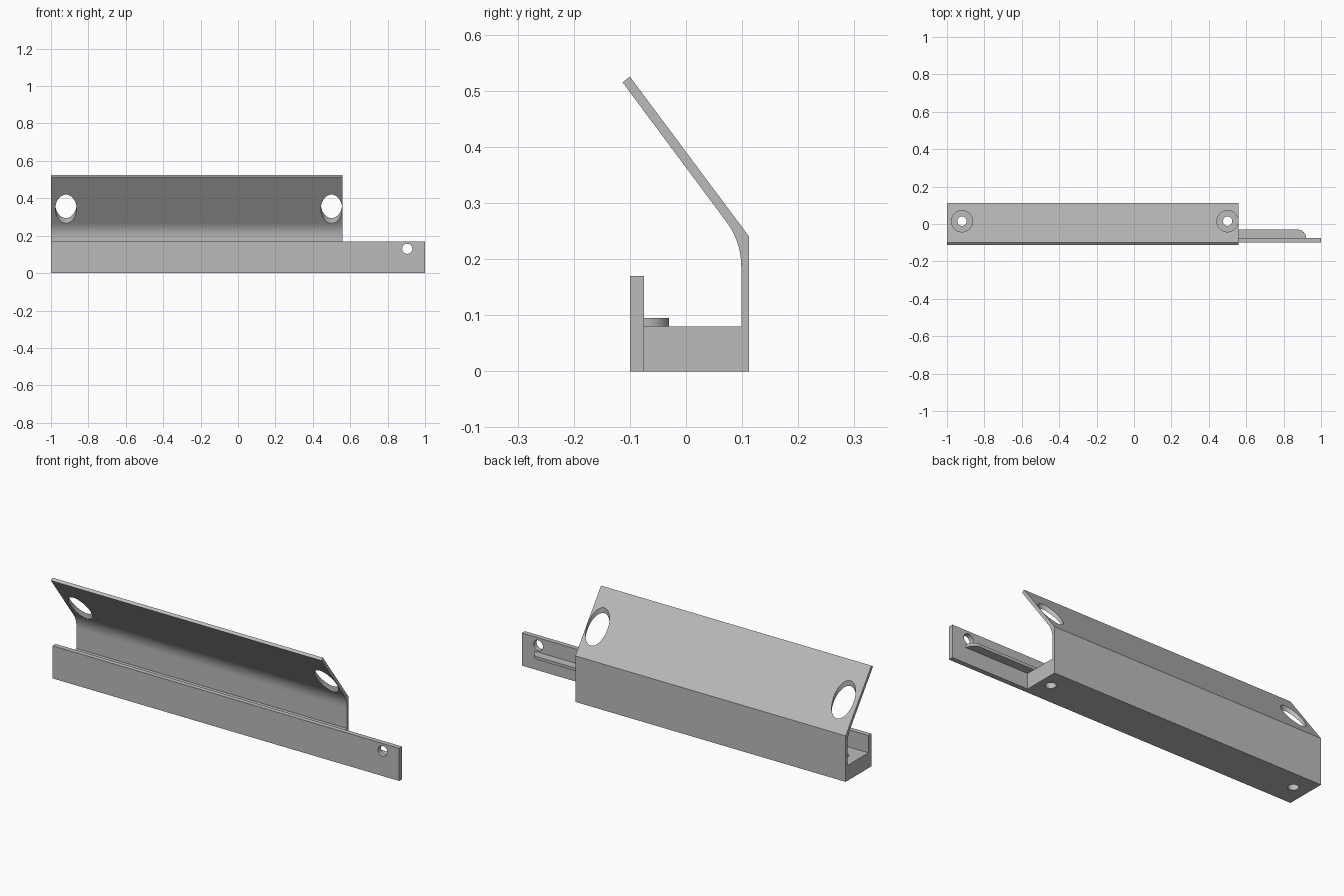
import bpy, bmesh, math
from mathutils import Vector, Matrix

cube = bpy.data.objects.get("Cube")
if cube:
    bpy.data.objects.remove(cube, do_unlink=True)

grey = bpy.data.materials.new("plain grey")
grey.use_nodes = True
grey.diffuse_color = (0.5, 0.5, 0.5, 1)
grey.node_tree.nodes["Principled BSDF"].inputs["Base Color"].default_value = (0.5, 0.5, 0.5, 1)


def finish(name, bm):
    bmesh.ops.recalc_face_normals(bm, faces=bm.faces)
    mesh = bpy.data.meshes.new(name)
    bm.to_mesh(mesh)
    bm.free()
    mesh.materials.append(grey)
    ob = bpy.data.objects.new(name, mesh)
    bpy.context.collection.objects.link(ob)
    return ob


def prism(name, points, offset):
    """Extrude a closed outline of 3D points along offset."""
    bm = bmesh.new()
    face = bm.faces.new([bm.verts.new(p) for p in points])
    ext = bmesh.ops.extrude_face_region(bm, geom=[face])
    verts = [g for g in ext["geom"] if isinstance(g, bmesh.types.BMVert)]
    bmesh.ops.translate(bm, verts=verts, vec=offset)
    return finish(name, bm)


def drill(name, centre, radius, depth, axis):
    """Cylindrical cutter, hidden from the result."""
    bm = bmesh.new()
    rot = Matrix.Rotation(math.pi / 2, 4, "X") if axis == "Y" else Matrix()
    bmesh.ops.create_cone(bm, cap_ends=True, segments=48, radius1=radius, radius2=radius,
                          depth=depth, matrix=Matrix.Translation(centre) @ rot)
    ob = finish(name, bm)
    ob.hide_render = True
    return ob


def combine(target, other, operation):
    mod = target.modifiers.new(other.name, "BOOLEAN")
    mod.operation, mod.solver, mod.object = operation, "EXACT", other
    bpy.context.view_layer.objects.active = target
    bpy.ops.object.modifier_apply(modifier=mod.name)
    bpy.data.objects.remove(other, do_unlink=True)


# Channel: floor, back wall and leaning plate with a rounded inner bend
end = 0.56
bend = Vector((0.0985, 0.231))
a = bend + Vector((0, -0.045))
b = bend + Vector((-0.027, 0.036))
curve = [a * (1 - t) ** 2 + bend * 2 * t * (1 - t) + b * t * t for t in [i / 10 for i in range(11)]]
section = [(-0.09, 0), (0.1125, 0), (0.1125, 0.24), (-0.1, 0.525), (-0.113, 0.515)]
section += [tuple(p) for p in reversed(curve)] + [(0.0985, 0.08), (-0.09, 0.08)]
bracket = prism("bracket", [(-1, y, z) for y, z in section], (end + 1, 0, 0))

# Long front wall running past the channel
wall = [(-0.1, 0), (-0.075, 0), (-0.075, 0.17), (-0.1, 0.17)]
combine(bracket, prism("front_wall", [(-1, y, z) for y, z in wall], (2, 0, 0)), "UNION")

# Thin ledge behind the extension, with a rounded outer corner
r = 0.045
ledge = [(end - 0.02, -0.08), (0.92, -0.08)]
ledge += [(0.92 - r + r * math.cos(t), -0.075 + r * math.sin(t))
          for t in [i * math.pi / 24 for i in range(13)]]
ledge += [(end - 0.02, -0.03)]
combine(bracket, prism("ledge", [(x, y, 0.08) for x, y in ledge], (0, 0, 0.015)), "UNION")

# Access holes in the leaning plate, screw holes in the floor
for x in (-0.92, 0.5):
    combine(bracket, drill("access_hole", (x, 0.015, 0.4), 0.057, 0.5, "Z"), "DIFFERENCE")
    combine(bracket, drill("screw_hole", (x, 0.015, 0.05), 0.025, 0.3, "Z"), "DIFFERENCE")

# Hole at the end of the front wall
combine(bracket, drill("end_hole", (0.905, -0.09, 0.13), 0.027, 0.1, "Y"), "DIFFERENCE")

bpy.ops.object.select_all(action="DESELECT")
bracket.select_set(True)
bpy.context.view_layer.objects.active = bracket
bpy.ops.object.shade_smooth_by_angle(angle=math.radians(30))
